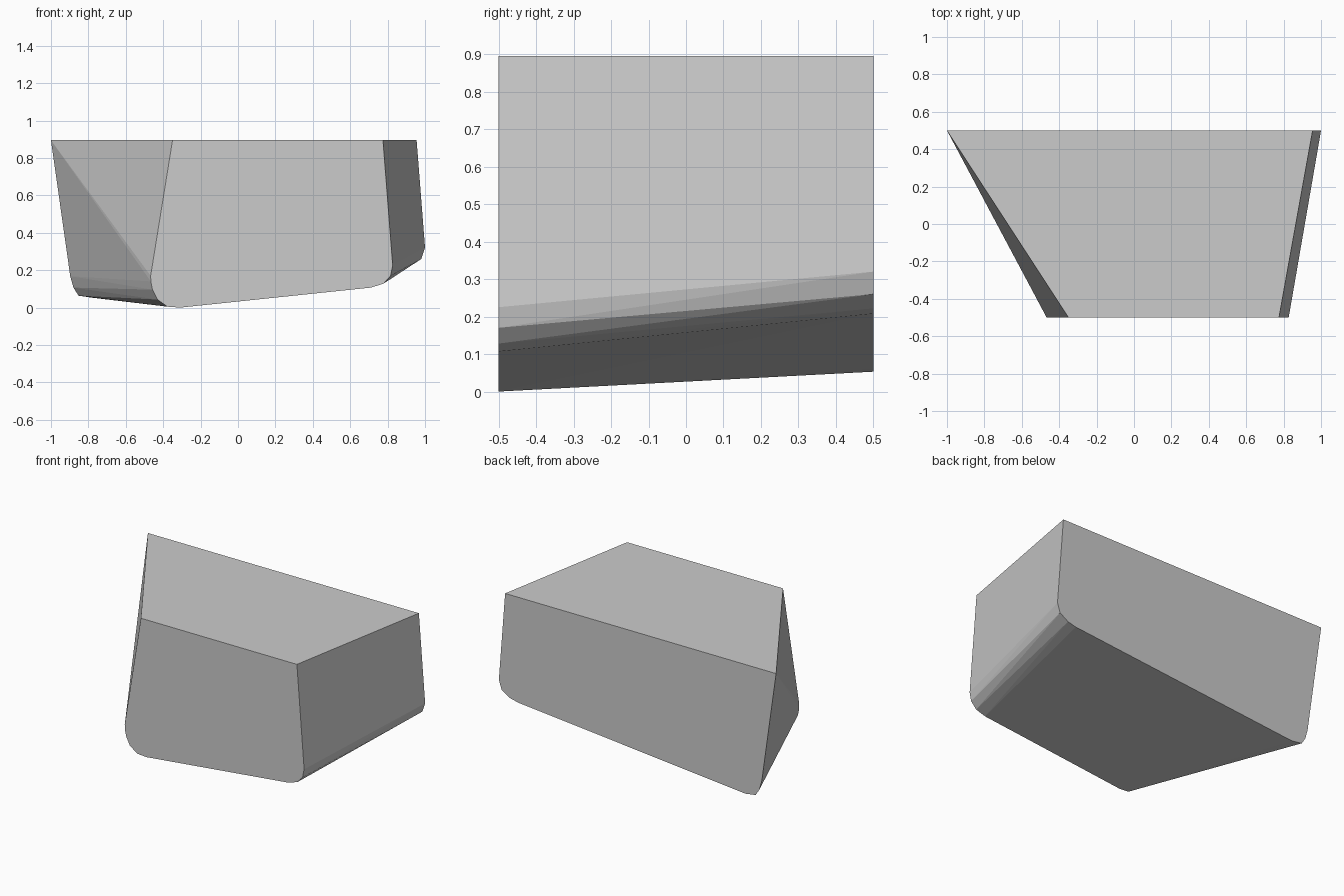
import bpy, bmesh

if "Cube" in bpy.data.objects:
    bpy.data.objects.remove(bpy.data.objects["Cube"])

# Rounded end profiles (x, z), listed from top left, around the bottom, to top right
FRONT = [(-0.35, 0.895), (-0.467, 0.17), (-0.466, 0.14), (-0.457, 0.096),
         (-0.43, 0.043), (-0.377, 0.005), (-0.31, 0.0), (0.71, 0.107),
         (0.778, 0.128), (0.816, 0.17), (0.827, 0.225), (0.775, 0.895)]
BACK = [(-1.0, 0.895), (-0.897, 0.168), (-0.88, 0.107), (-0.853, 0.064),
        (-0.78, 0.053), (-0.70, 0.060), (0.86, 0.208), (0.92, 0.222),
        (0.98, 0.26), (1.0, 0.32), (0.955, 0.895)]

# Tapered block: the convex skin stretched around both end profiles
bm = bmesh.new()
for y, profile in ((-0.5, FRONT), (0.5, BACK)):
    for x, z in profile:
        bm.verts.new((x, y, z))
hull = bmesh.ops.convex_hull(bm, input=bm.verts)
loose = [v for v in bm.verts if not v.link_faces]
bmesh.ops.delete(bm, geom=loose, context='VERTS')

# Merge coplanar triangles into clean flat faces
bmesh.ops.dissolve_limit(bm, angle_limit=0.005, verts=bm.verts, edges=bm.edges)
bmesh.ops.recalc_face_normals(bm, faces=bm.faces)

mesh = bpy.data.meshes.new("tapered_block")
bm.to_mesh(mesh)
bm.free()
block = bpy.data.objects.new("tapered_block", mesh)
bpy.context.collection.objects.link(block)
